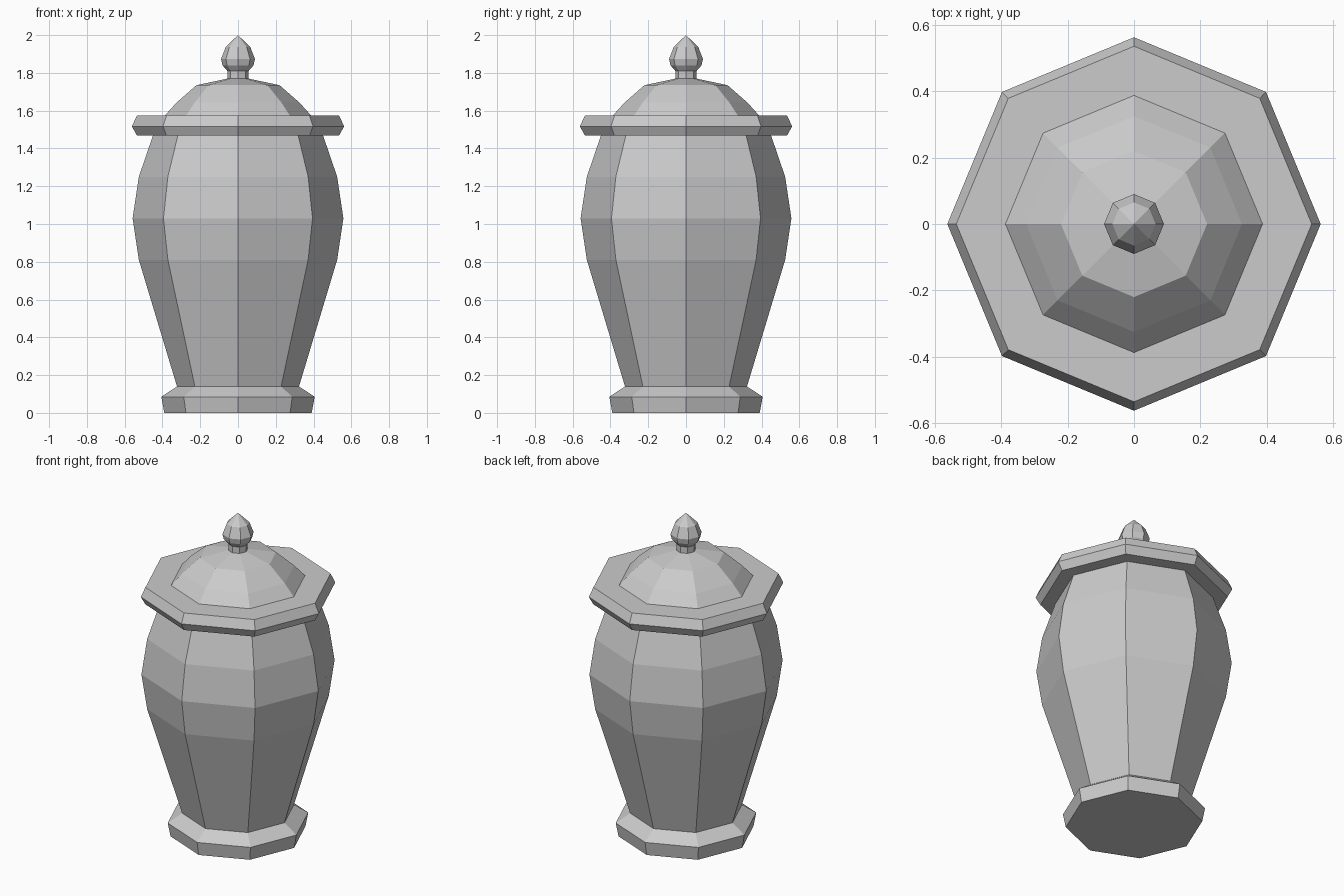
import bpy, bmesh
from math import cos, sin, tau

if "Cube" in bpy.data.objects:
    bpy.data.objects.remove(bpy.data.objects["Cube"])

SIDES = 8


def lathe(name, profile):
    """Revolve (radius, z) points into a closed, flat-faced octagonal solid."""
    bm = bmesh.new()
    rings = []
    for r, z in profile:
        if r == 0:
            rings.append([bm.verts.new((0, 0, z))] * SIDES)
        else:
            rings.append([bm.verts.new((r * cos(tau * i / SIDES), r * sin(tau * i / SIDES), z))
                          for i in range(SIDES)])
    for low, high in zip(rings, rings[1:]):
        for i in range(SIDES):
            j = (i + 1) % SIDES
            quad = [low[i], low[j], high[j], high[i]]
            bm.faces.new(list(dict.fromkeys(quad)))
    # End caps
    bm.faces.new(rings[0][::-1])
    if profile[-1][0] > 0:
        bm.faces.new(rings[-1])
    bmesh.ops.recalc_face_normals(bm, faces=bm.faces[:])
    mesh = bpy.data.meshes.new(name)
    bm.to_mesh(mesh)
    bm.free()
    obj = bpy.data.objects.new(name, mesh)
    bpy.context.collection.objects.link(obj)
    return obj


# Foot with bevelled top
lathe("foot", [(0.39, 0), (0.406, 0.085), (0.323, 0.14)])

# Bulging jar body
lathe("body", [(0.323, 0.14), (0.525, 0.81), (0.558, 1.03), (0.525, 1.25), (0.45, 1.47)])

# Lid: overhanging rim and shallow dome
lathe("lid", [(0.535, 1.468), (0.562, 1.517), (0.535, 1.575), (0.387, 1.575),
              (0.325, 1.643), (0.22, 1.735), (0.055, 1.77)])

# Knob: neck and pointed bud
lathe("knob", [(0.056, 1.765), (0.056, 1.81), (0.082, 1.84), (0.09, 1.873),
               (0.065, 1.937), (0, 2.0)])
